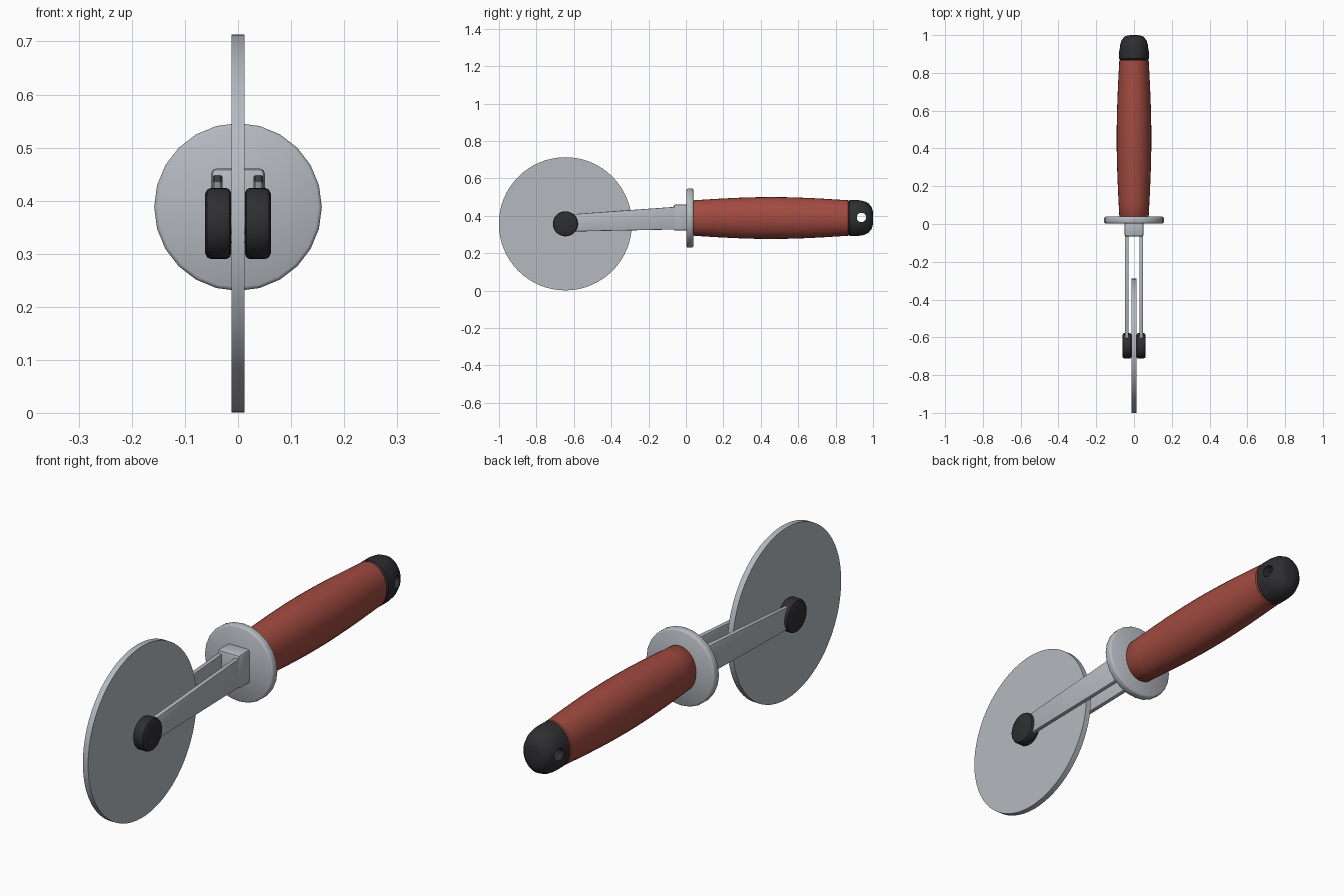
import bpy, bmesh, math
from mathutils import Vector

if "Cube" in bpy.data.objects:
    bpy.data.objects.remove(bpy.data.objects["Cube"])


def material(name, rgb):
    m = bpy.data.materials.new(name)
    m.use_nodes = True
    m.diffuse_color = (*rgb, 1)
    bsdf = m.node_tree.nodes["Principled BSDF"]
    bsdf.inputs["Base Color"].default_value = (*rgb, 1)
    return m


STEEL = material("steel", (0.46, 0.49, 0.53))
RED = material("red_grip", (0.36, 0.07, 0.052))
BLACK = material("black_plastic", (0.028, 0.028, 0.032))

WHEEL_Y, WHEEL_Z, HANDLE_Z = -0.645, 0.357, 0.388


def finish(name, bm, mat, smooth=True):
    bmesh.ops.recalc_face_normals(bm, faces=bm.faces)
    mesh = bpy.data.meshes.new(name)
    bm.to_mesh(mesh)
    bm.free()
    mesh.materials.append(mat)
    ob = bpy.data.objects.new(name, mesh)
    bpy.context.collection.objects.link(ob)
    if smooth:
        smooth_edges(ob)
    return ob


def smooth_edges(ob):
    bpy.ops.object.select_all(action='DESELECT')
    ob.select_set(True)
    bpy.context.view_layer.objects.active = ob
    bpy.ops.object.shade_smooth_by_angle(angle=math.radians(35))


def lathe(name, profile, mat, axis, center, sides=32, flat=1.0):
    """Closed solid from (position along axis, radius) pairs; flat narrows x."""
    bm = bmesh.new()
    rings = []
    for pos, r in profile:
        ring = []
        for i in range(sides):
            a = 2 * math.pi * i / sides
            c, s = r * math.cos(a), r * math.sin(a)
            p = (pos, c, s) if axis == 'x' else (c * flat, pos, s)
            ring.append(bm.verts.new(Vector(p) + Vector(center)))
        rings.append(ring)
    for a, b in zip(rings, rings[1:]):
        for i in range(sides):
            j = (i + 1) % sides
            bm.faces.new((a[i], a[j], b[j], b[i]))
    bm.faces.new(rings[0])
    bm.faces.new(rings[-1])
    return finish(name, bm, mat)


def side_plate(name, outline, x0, x1, mat, bevel):
    """Extrude a (y, z) outline from x0 to x1 and round its edges."""
    bm = bmesh.new()
    face = bm.faces.new([bm.verts.new((x0, y, z)) for y, z in outline])
    new = bmesh.ops.extrude_face_region(bm, geom=[face])["geom"]
    bmesh.ops.translate(bm, vec=(x1 - x0, 0, 0),
                        verts=[v for v in new if isinstance(v, bmesh.types.BMVert)])
    bmesh.ops.recalc_face_normals(bm, faces=bm.faces)
    bmesh.ops.bevel(bm, geom=bm.edges[:], offset=bevel, segments=2,
                    profile=0.5, affect='EDGES')
    return finish(name, bm, mat)


# Cutting wheel and its axle
wheel = (0, WHEEL_Y, WHEEL_Z)
lathe("cutting_wheel", [(-0.012, 0.356), (0.012, 0.356)], STEEL, 'x', wheel, 64)
lathe("axle", [(-0.04, 0.02), (0.04, 0.02)], STEEL, 'x', wheel, 16)

# Hub caps and fork arms on both sides
for side, s in (("left", 1), ("right", -1)):
    hub = [(0.013, 0.057), (0.016, 0.064), (0.022, 0.067),
           (0.051, 0.067), (0.058, 0.064), (0.062, 0.056)]
    lathe(side + "_hub_cap", [(s * x, r) for x, r in hub], BLACK, 'x', wheel, 32)
    arm = [(WHEEL_Y, 0.315), (-0.04, 0.327), (-0.04, 0.449), (WHEEL_Y, 0.406)]
    side_plate(side + "_fork_arm", arm, s * 0.029, s * 0.048, STEEL, 0.004)

# Fork block behind the arms
side_plate("fork_block", [(-0.066, 0.32), (0.015, 0.32), (0.015, 0.461), (-0.066, 0.461)],
           -0.051, 0.051, STEEL, 0.011)

# Finger guard
handle = (0, 0, HANDLE_Z)
lathe("finger_guard", [(0.003, 0.151), (0.006, 0.156), (0.010, 0.158), (0.032, 0.158),
                       (0.036, 0.156), (0.039, 0.151)], STEEL, 'y', handle, 24)

# Oval swelling grip
grip = [(0.035, 0.088), (0.045, 0.095)]
for k in range(1, 12):
    t = k / 12
    grip.append((0.045 + 0.82 * t, 0.095 + 0.017 * math.sin(math.pi * t)))
grip += [(0.865, 0.095), (0.872, 0.088)]
lathe("grip", grip, RED, 'y', handle, 32, 0.82)

# End cap with a hanging hole
cap = lathe("end_cap", [(0.868, 0.089), (0.875, 0.096), (0.92, 0.096), (0.95, 0.091),
                        (0.975, 0.079), (0.992, 0.06), (0.998, 0.042), (1.0, 0.02)],
            BLACK, 'y', handle, 32, 0.82)
cutter = lathe("hole_cutter", [(-0.2, 0.025), (0.2, 0.025)], BLACK, 'x',
               (0, 0.938, HANDLE_Z + 0.003), 20)
cutter.hide_render = True
mod = cap.modifiers.new("hanging_hole", 'BOOLEAN')
mod.operation = 'DIFFERENCE'
mod.solver = 'EXACT'
mod.object = cutter
bpy.context.view_layer.objects.active = cap
bpy.ops.object.modifier_apply(modifier=mod.name)
bpy.data.objects.remove(cutter)
smooth_edges(cap)
